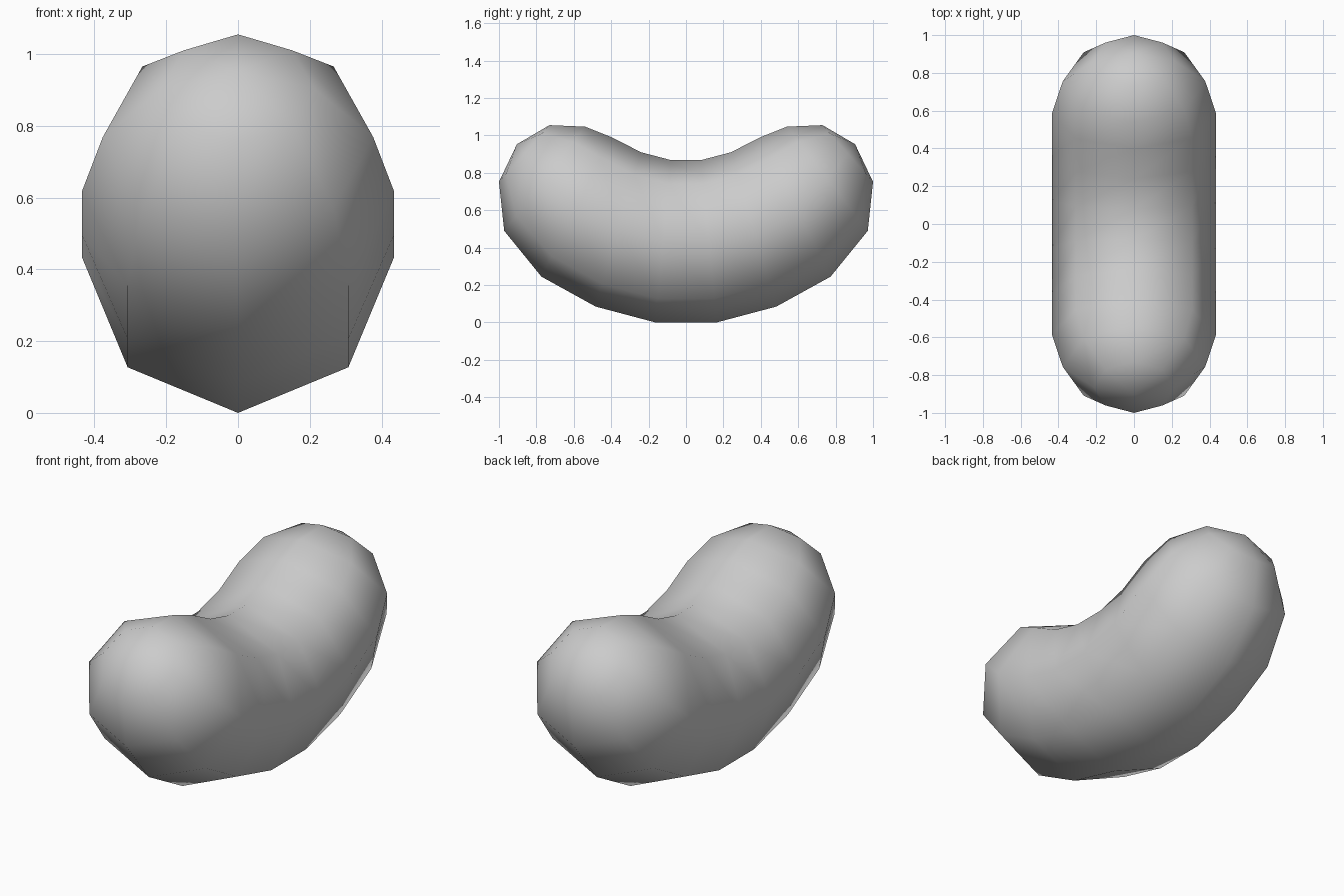
import bpy, bmesh, math

if "Cube" in bpy.data.objects:
    bpy.data.objects.remove(bpy.data.objects["Cube"])

# Cross-section rings of one half: (top y, top z, bottom y, bottom z, half width)
half = [
    (0.08, 0.868, 0.163, 0.0, 0.435),
    (0.24, 0.91, 0.483, 0.085, 0.435),
    (0.397, 0.99, 0.773, 0.245, 0.435),
    (0.54, 1.047, 0.972, 0.49, 0.377),
    (0.73, 1.055, 1.0, 0.752, 0.213),
]
tip = (0.904, 0.953)
SIDES = 8

# Mirror the half so the rings run from end to end
rings = [(-a, b, -c, d, w) for a, b, c, d, w in reversed(half)] + half

bm = bmesh.new()
loops = []
for ty, tz, by, bz, w in rings:
    loop = []
    for i in range(SIDES):
        a = 2 * math.pi * i / SIDES
        c, s = math.cos(a), math.sin(a)
        loop.append(bm.verts.new((w * s,
                                  (ty + by) / 2 + c * (ty - by) / 2,
                                  (tz + bz) / 2 + c * (tz - bz) / 2)))
    loops.append(loop)

# Skin between neighbouring rings
for p, q in zip(loops, loops[1:]):
    for i in range(SIDES):
        j = (i + 1) % SIDES
        bm.faces.new((p[i], p[j], q[j], q[i]))

# Rounded tips
for loop, sign in ((loops[0], -1), (loops[-1], 1)):
    apex = bm.verts.new((0, sign * tip[0], tip[1]))
    for i in range(SIDES):
        bm.faces.new((loop[i], loop[(i + 1) % SIDES], apex))

bmesh.ops.recalc_face_normals(bm, faces=bm.faces)
for f in bm.faces:
    f.smooth = True

mesh = bpy.data.meshes.new("bean")
bm.to_mesh(mesh)
bm.free()
bean = bpy.data.objects.new("bean", mesh)
bpy.context.collection.objects.link(bean)
